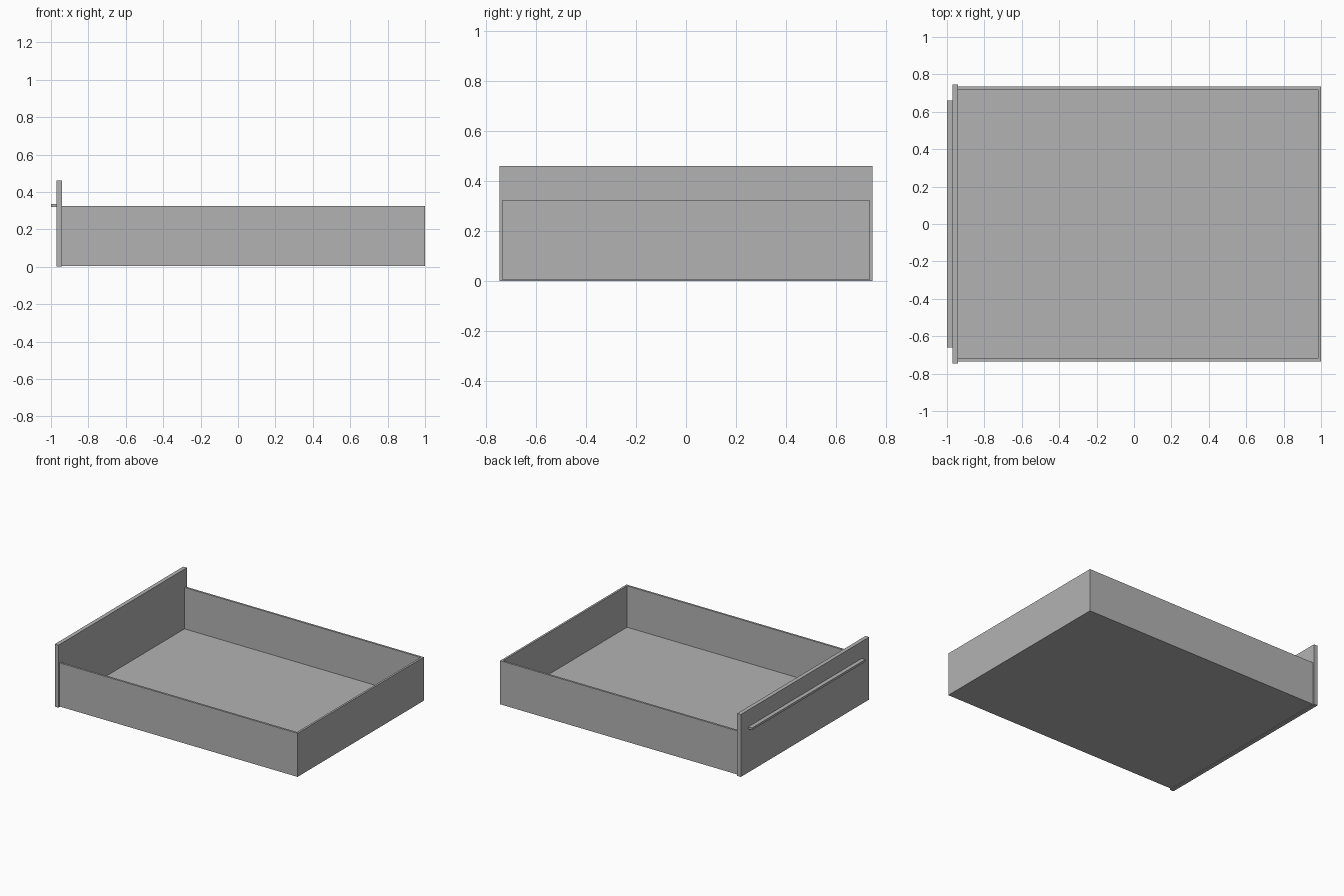
import bpy
import bmesh
from mathutils import Vector

cube = bpy.data.objects.get("Cube")
if cube:
    bpy.data.objects.remove(cube, do_unlink=True)

# Single grey finish
grey = bpy.data.materials.new("plain_grey")
grey.use_nodes = True
colour = (0.45, 0.45, 0.45, 1)
grey.diffuse_color = colour
grey.node_tree.nodes["Principled BSDF"].inputs["Base Color"].default_value = colour


def board(name, low, high):
    """Flat-sided board between two opposite corners."""
    low, high = Vector(low), Vector(high)
    bm = bmesh.new()
    bmesh.ops.create_cube(bm, size=1)
    for v in bm.verts:
        v.co = (low + high) / 2 + v.co * (high - low)
    mesh = bpy.data.meshes.new(name)
    bm.to_mesh(mesh)
    bm.free()
    mesh.materials.append(grey)
    obj = bpy.data.objects.new(name, mesh)
    bpy.context.collection.objects.link(obj)
    return obj


# Main dimensions
panel_outer, panel_inner = -0.97, -0.94
half_width, wall = 0.735, 0.015
base, floor_top, rim = 0.004, 0.02, 0.325
inner = half_width - wall

# Drawer box
board("drawer_floor", (panel_inner, -inner, base), (1 - wall, inner, floor_top))
board("end_wall", (1 - wall, -inner, base), (1, inner, rim))
for name, side in (("left_wall", 1), ("right_wall", -1)):
    a, b = sorted((side * inner, side * half_width))
    board(name, (panel_inner, a, base), (1, b, rim))

# Tall face panel with its long pull bar
board("face_panel", (panel_outer, -0.747, 0), (panel_inner, 0.747, 0.46))
board("pull_bar", (-1, -0.66, 0.32), (panel_outer, 0.66, 0.336))
